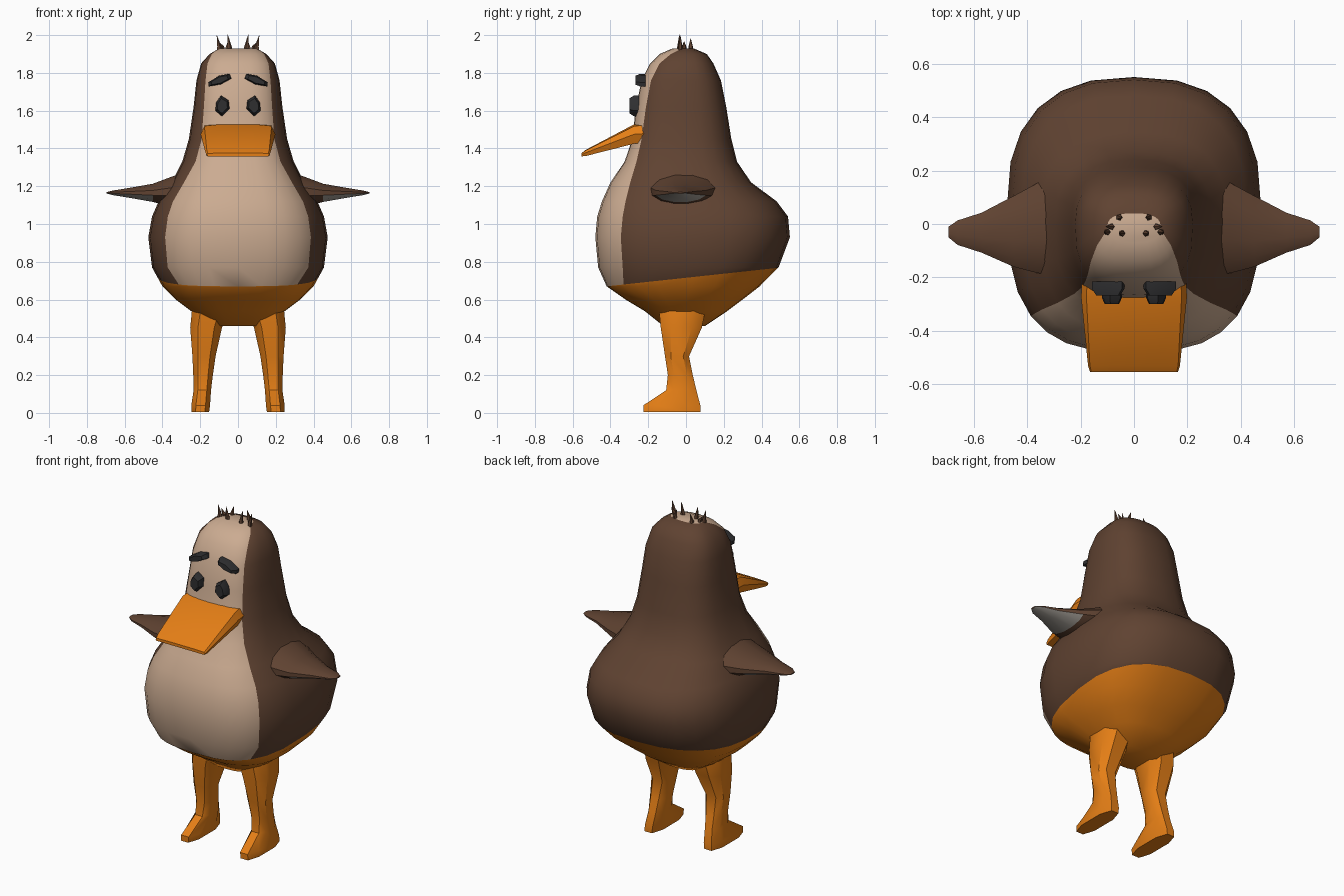
import bpy, bmesh
from math import sin, cos, acos, pi, radians
from mathutils import Vector

old = bpy.data.objects.get("Cube")
if old:
    bpy.data.objects.remove(old, do_unlink=True)


def material(name, rgb):
    m = bpy.data.materials.new(name)
    m.use_nodes = True
    m.diffuse_color = (*rgb, 1)
    m.node_tree.nodes["Principled BSDF"].inputs["Base Color"].default_value = (*rgb, 1)
    return m


BROWN = material("brown", (0.115, 0.055, 0.031))
CREAM = material("cream", (0.60, 0.41, 0.285))
ORANGE = material("orange", (0.78, 0.21, 0.008))
DARK = material("charcoal", (0.028, 0.028, 0.03))
GREY = material("warm grey", (0.40, 0.37, 0.33))


def finish(bm, name, mats, angle=40):
    bmesh.ops.recalc_face_normals(bm, faces=bm.faces)
    mesh = bpy.data.meshes.new(name)
    bm.to_mesh(mesh)
    bm.free()
    for m in mats:
        mesh.materials.append(m)
    ob = bpy.data.objects.new(name, mesh)
    bpy.context.collection.objects.link(ob)
    bpy.ops.object.select_all(action='DESELECT')
    ob.select_set(True)
    bpy.context.view_layer.objects.active = ob
    bpy.ops.object.shade_smooth_by_angle(angle=radians(angle))
    return ob


def loft(rings, rule=lambda col: 0):
    """Skin closed rings of points and cap both ends."""
    bm = bmesh.new()
    rows = [[bm.verts.new(p) for p in ring] for ring in rings]
    n = len(rows[0])
    for a, b in zip(rows, rows[1:]):
        for i in range(n):
            k = (i + 1) % n
            bm.faces.new((a[i], a[k], b[k], b[i])).material_index = rule(i)
    for row in (rows[0], rows[-1]):
        bm.faces.new(row).material_index = rule(0)
    return bm


def oval(n, p=1.0):
    """Unit rounded-square points."""
    pts = []
    for i in range(n):
        a = 2 * pi * (i + 0.5) / n
        c, s = cos(a), sin(a)
        pts.append((abs(c) ** p * (1 if c > 0 else -1), abs(s) ** p * (1 if s > 0 else -1)))
    return pts


# Body: height, half width, front, middle, back, colour seam
BODY = [
    (.46, .13, -.12, 0, .10, -.08), (.54, .25, -.22, 0, .22, -.15),
    (.60, .33, -.32, 0, .30, -.22), (.67, .40, -.42, .03, .39, -.33),
    (.77, .455, -.465, .05, .49, -.335), (.93, .475, -.48, .07, .55, -.345),
    (1.04, .455, -.47, .07, .54, -.335), (1.12, .42, -.445, .05, .48, -.32),
    (1.22, .35, -.40, .02, .345, -.295), (1.33, .295, -.325, 0, .27, -.262),
    (1.45, .26, -.285, 0, .24, -.235), (1.62, .235, -.265, 0, .213, -.212),
    (1.76, .22, -.235, 0, .185, -.185), (1.85, .195, -.19, 0, .145, -.14),
    (1.90, .15, -.14, 0, .11, -.08), (1.93, .10, -.07, -.01, .04, -.02),
]
FRONT, SIDE, BACK = 4, 3, 6
HALF = FRONT + SIDE + BACK


def body_ring(z, w, yf, yc, yb, ys):
    p = 0.7
    seam = acos(((yc - ys) / (yc - yf)) ** (1 / p))
    angles = [seam * i / FRONT for i in range(FRONT)]
    angles += [seam + (pi / 2 - seam) * i / SIDE for i in range(SIDE)]
    half = [(w * sin(a) ** p, yc - (yc - yf) * cos(a) ** p) for a in angles]
    for i in range(BACK + 1):
        a = pi / 2 * i / BACK
        half.append((w * max(cos(a), 0) ** .8, yc + (yb - yc) * sin(a) ** .8))
    half[-1] = (0, yb)
    ring = half + [(-x, y) for x, y in half[-2:0:-1]]
    return [(x, y, z) for x, y in ring]


bm = loft([body_ring(*r) for r in BODY],
          lambda i: 1 if i < FRONT or i >= 2 * HALF - FRONT else 0)
# Orange lower part, cut along a tilted plane
co, no = Vector((0, -.42, .67)), Vector((0, -.108, 1)).normalized()
bmesh.ops.bisect_plane(bm, geom=bm.verts[:] + bm.edges[:] + bm.faces[:],
                       dist=1e-4, plane_co=co, plane_no=no)
for f in bm.faces:
    if (f.calc_center_median() - co).dot(no) < 0:
        f.material_index = 2
finish(bm, "body", [BROWN, CREAM, ORANGE])

# Wings: distance out, middle height, half thickness, front, back
WING = [(.22, 1.20, .10, -.20, .19), (.36, 1.17, .08, -.19, .16),
        (.45, 1.165, .05, -.165, .11), (.57, 1.165, .028, -.11, .045),
        (.66, 1.165, .013, -.08, .015), (.695, 1.165, .004, -.05, -.01)]
# Legs: height, inner side, outer side, front, back
LEG = [(.54, .05, .25, -.15, .11), (.45, .08, .258, -.14, .09),
       (.30, .115, .245, -.115, .02), (.20, .13, .24, -.10, .04),
       (.12, .14, .238, -.11, .06), (.04, .145, .25, -.235, .085),
       (.005, .15, .25, -.235, .085)]
# Face plates as outlines in width and height
EYE = [(.115, 1.645), (.09, 1.68), (.05, 1.655), (.045, 1.61), (.085, 1.57), (.12, 1.60)]
BROW = [(.035, 1.77), (.045, 1.795), (.10, 1.785), (.158, 1.75), (.155, 1.728), (.09, 1.74)]


def plate(name, outline, s, front, back):
    mid = Vector((sum(x for x, z in outline), sum(z for x, z in outline))) / len(outline)
    rings = []
    for y, k in ((back, 1), ((front + back) / 2, 1), (front, .72)):
        pts = [mid.lerp(Vector(p), k) for p in outline]
        rings.append([(s * x, y, z) for x, z in pts])
    finish(loft(rings), name, [DARK], 30)


for s, side in ((1, "left"), (-1, "right")):
    bm = loft([[(s * x, (yf + yb) / 2 + u * (yb - yf) / 2, zc + v * h) for u, v in oval(12)]
               for x, zc, h, yf, yb in WING])
    bm.normal_update()
    bmesh.ops.recalc_face_normals(bm, faces=bm.faces)
    for f in bm.faces:
        if f.normal.z < -.5 and abs(f.calc_center_median().x) > .44:
            f.material_index = 1
    finish(bm, side + "_wing", [BROWN, GREY])

    bm = loft([[(s * ((xi + xo) / 2 + u * (xo - xi) / 2), (yf + yb) / 2 + v * (yb - yf) / 2, z)
                for u, v in oval(8, .75)] for z, xi, xo, yf, yb in LEG])
    finish(bm, side + "_leg", [ORANGE])

    plate(side + "_eye", EYE, s, -.30, -.25)
    plate(side + "_brow", BROW, s, -.268, -.215)

    # Hair tufts: position, tip height, outward lean
    for i, (x, y, top, lean) in enumerate([(.10, -.03, 1.985, .012), (.045, -.035, 1.99, .01),
                                           (.055, .025, 1.97, -.01), (.085, -.01, 1.955, .02)]):
        rings = [[(s * (x + d + u * r), y + v * r, z) for u, v in oval(5)]
                 for z, r, d in ((1.90, .014, 0), (1.94, .012, 0), (top + .012, .001, lean))]
        finish(loft(rings), f"{side}_tuft_{i + 1}", [BROWN])

# Beak: depth, half width, corner width, bottom, middle, top
rings = []
for y, w, c, lo, mid, hi in [(-.20, .195, .175, 1.43, 1.48, 1.525),
                             (-.275, .198, .178, 1.425, 1.475, 1.518),
                             (-.53, .172, .165, 1.36, 1.378, 1.39),
                             (-.553, .165, .16, 1.358, 1.366, 1.374)]:
    crown = (hi - lo) * .1
    half = [(w, mid), (c, hi), (c * .5, hi + crown)]
    rings.append([(x, y, z) for x, z in
                  half + [(-x, z) for x, z in half[::-1]] + [(-c, lo), (c, lo)]])
finish(loft(rings), "beak", [ORANGE], 35)
